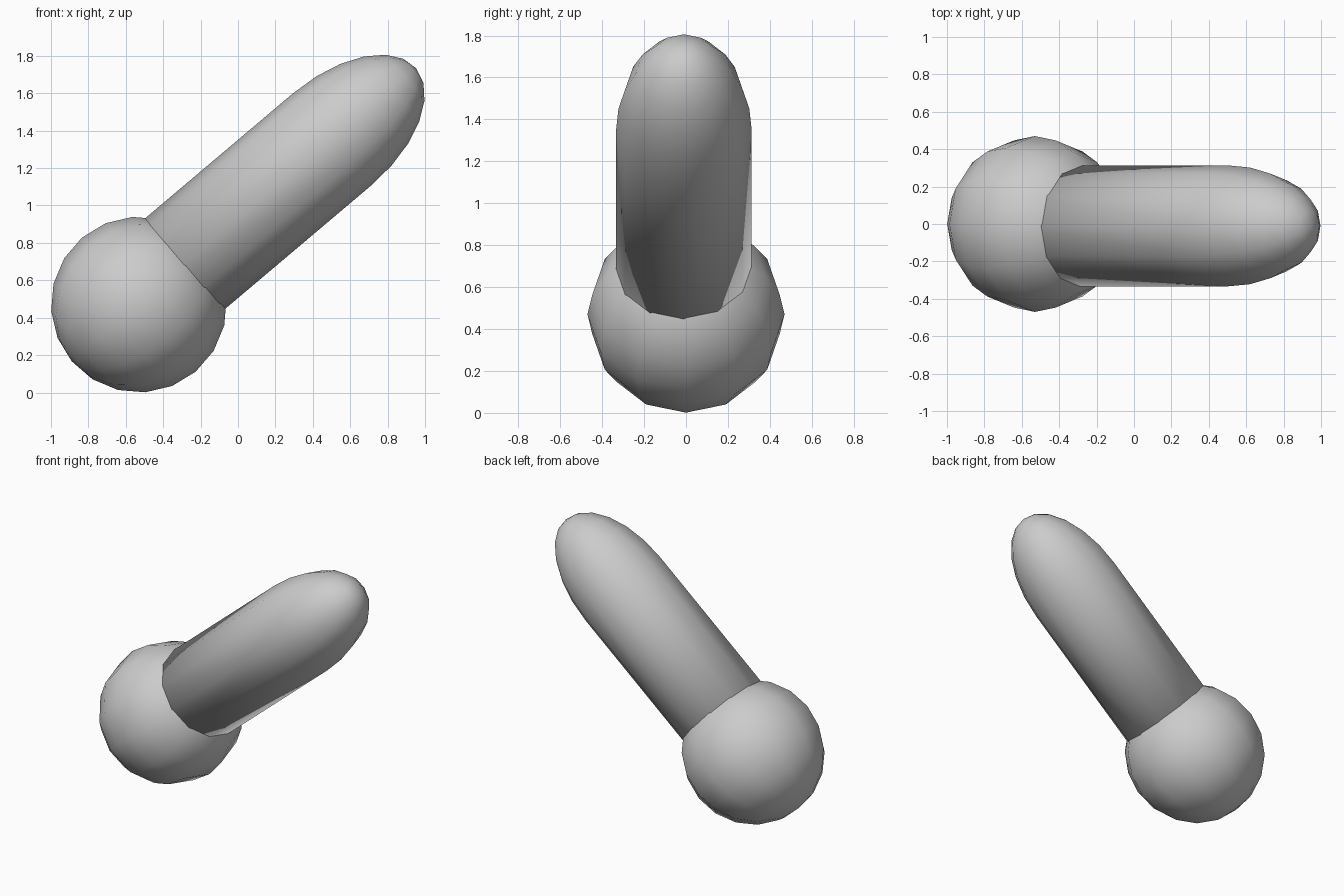
import bpy, bmesh
from math import sin, cos, pi, radians
from mathutils import Matrix

if "Cube" in bpy.data.objects:
    bpy.data.objects.remove(bpy.data.objects["Cube"])

SIDES = 12
TILT = radians(49.8)   # lean of the common axis from vertical, towards +x


def lathe(name, profile, origin):
    """Revolve (radius, height) points about a tilted axis; radius 0 makes a pole."""
    bm = bmesh.new()
    rings = []
    for r, h in profile:
        n = 1 if r < 1e-5 else SIDES
        rings.append([bm.verts.new((r * cos(2 * pi * i / SIDES),
                                    r * sin(2 * pi * i / SIDES), h)) for i in range(n)])
    for a, b in zip(rings, rings[1:]):
        for i in range(SIDES):
            j = (i + 1) % SIDES
            quad = [a[i % len(a)], a[j % len(a)], b[j % len(b)], b[i % len(b)]]
            bm.faces.new(list(dict.fromkeys(quad)))
    bmesh.ops.recalc_face_normals(bm, faces=bm.faces)
    for f in bm.faces:
        f.smooth = True
    mesh = bpy.data.meshes.new(name)
    bm.to_mesh(mesh)
    bm.free()
    obj = bpy.data.objects.new(name, mesh)
    obj.matrix_world = Matrix.Translation(origin) @ Matrix.Rotation(TILT, 4, 'Y')
    bpy.context.collection.objects.link(obj)
    return obj


# Round ball at the base, poles lying on the shaft axis
R = 0.47
lathe("base_ball",
      [(R * sin(pi * k / 10), -R * cos(pi * k / 10)) for k in range(11)],
      (-0.53, 0, 0.47))

# Straight shaft starting inside the ball, closed by a stretched round tip
r, start, bend, tip = 0.323, 0.15, 1.36, 0.588
shaft = [(0, start), (r, start)]
shaft += [(r * cos(pi / 2 * k / 6), bend + tip * sin(pi / 2 * k / 6)) for k in range(7)]
lathe("tilted_shaft", shaft, (-0.535, -0.01, 0.476))
